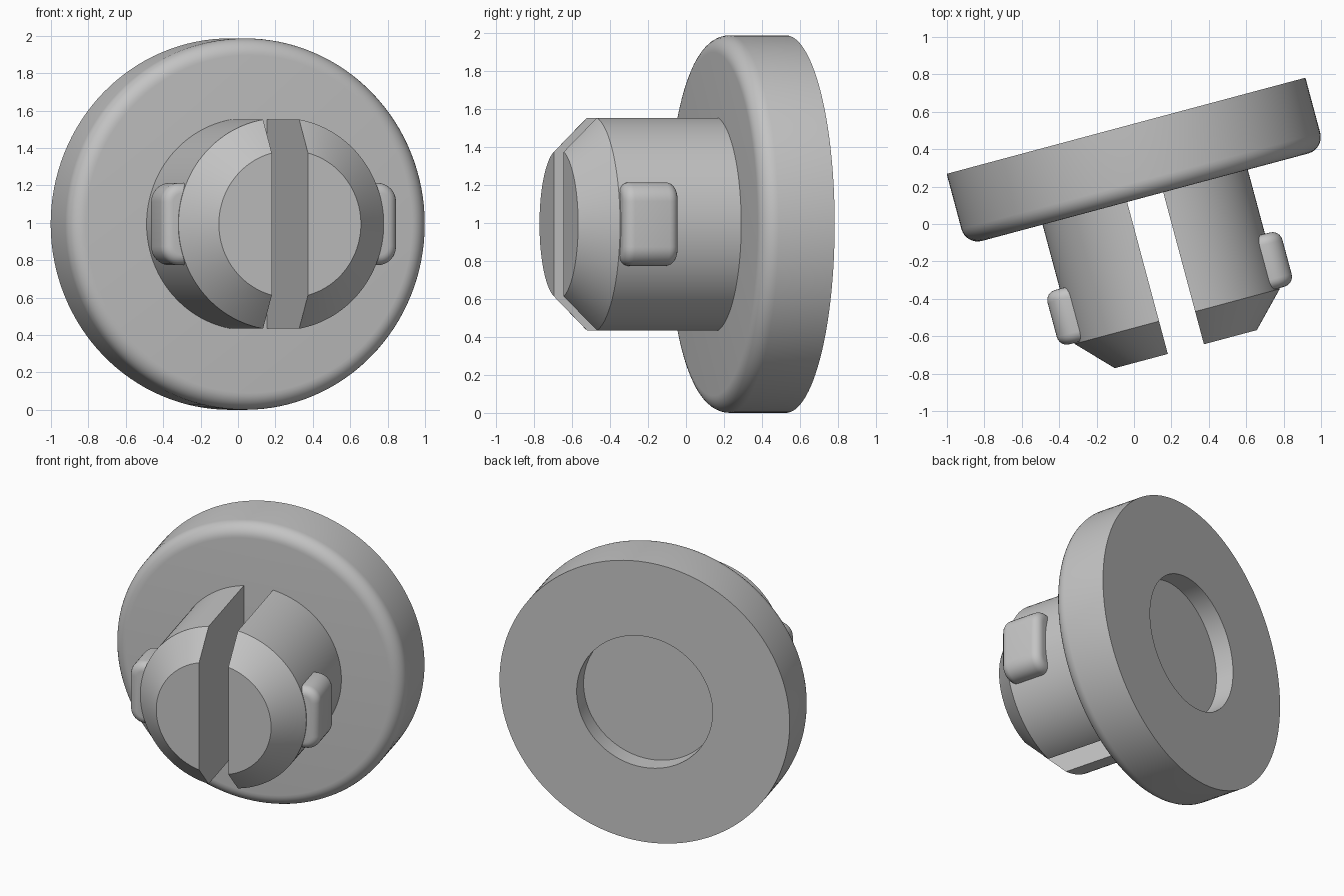
import bpy, bmesh, math
from mathutils import Matrix, Vector

cube = bpy.data.objects.get("Cube")
if cube:
    bpy.data.objects.remove(cube, do_unlink=True)

RADIUS = 0.993
TURN = math.radians(15)

grey = bpy.data.materials.new("plain grey")
grey.use_nodes = True
grey.diffuse_color = (0.55, 0.55, 0.55, 1)
grey.node_tree.nodes["Principled BSDF"].inputs["Base Color"].default_value = grey.diffuse_color

# Parts are built with their axis along -y and turned about z as a whole
PLACE = Matrix.Translation((-0.0425, 0.525, RADIUS)) @ Matrix.Rotation(TURN, 4, "Z")


def finish(name, bm):
    bmesh.ops.recalc_face_normals(bm, faces=bm.faces[:])
    mesh = bpy.data.meshes.new(name)
    bm.to_mesh(mesh)
    bm.free()
    mesh.materials.append(grey)
    mesh.shade_smooth()
    mesh.set_sharp_from_angle(angle=math.radians(32))
    obj = bpy.data.objects.new(name, mesh)
    obj.matrix_world = PLACE
    bpy.context.collection.objects.link(obj)
    return obj


def lathe(profile, steps=128):
    """Revolve (radius, depth) points about the y axis."""
    bm = bmesh.new()
    verts = [bm.verts.new((r, -d, 0)) for r, d in profile]
    edges = [bm.edges.new(pair) for pair in zip(verts, verts[1:])]
    bmesh.ops.spin(bm, geom=verts + edges, cent=(0, 0, 0), axis=(0, 1, 0),
                   angle=math.tau, steps=steps)
    bmesh.ops.remove_doubles(bm, verts=bm.verts[:], dist=0.0005)
    return bm


# Flange disc with a rounded front rim and a round recess in the back
THICK, FILLET = 0.395, 0.09
rim = []
for i in range(9):
    a = math.pi / 2 * i / 8
    rim.append((RADIUS - FILLET + FILLET * math.cos(a),
                THICK - FILLET + FILLET * math.sin(a)))
finish("flange_disc", lathe([(0, 0.13), (0.465, 0.13), (0.465, 0), (RADIUS, 0)]
                            + rim + [(0, THICK)]))

# Chamfered pin split into two prongs by the slot
for side, label in ((1, "left"), (-1, "right")):
    bm = lathe([(0, 0.34), (0.568, 0.34), (0.568, 1.055), (0.393, 1.236), (0, 1.236)])
    cut = bmesh.ops.bisect_plane(bm, geom=bm.verts[:] + bm.edges[:] + bm.faces[:],
                                 plane_co=(side * 0.1, 0, 0), plane_no=(-side, 0, 0),
                                 clear_outer=True)
    rim_edges = [e for e in cut["geom_cut"] if isinstance(e, bmesh.types.BMEdge)]
    bmesh.ops.edgeloop_fill(bm, edges=rim_edges)
    finish(label + "_prong", bm)

    # Rounded catch on the outside of the prong
    bm = bmesh.new()
    bmesh.ops.create_cube(bm, size=1, matrix=Matrix.Translation((side * 0.53, -0.9, 0))
                          @ Matrix.Diagonal((0.24, 0.3, 0.44, 1)))
    outer = [e for e in bm.edges
             if all(v.co.x * side > 0.6 for v in e.verts)
             and abs(e.verts[0].co.y - e.verts[1].co.y) > 0.1]
    bmesh.ops.bevel(bm, geom=outer, offset=0.1, segments=8, profile=0.5, affect="EDGES")
    bm.normal_update()
    ends = [f for f in bm.faces if abs(f.normal.y) > 0.9]
    rims = list({e for f in ends for e in f.edges})
    bmesh.ops.bevel(bm, geom=rims, offset=0.055, segments=6, profile=0.5, affect="EDGES")
    finish(label + "_catch", bm)
